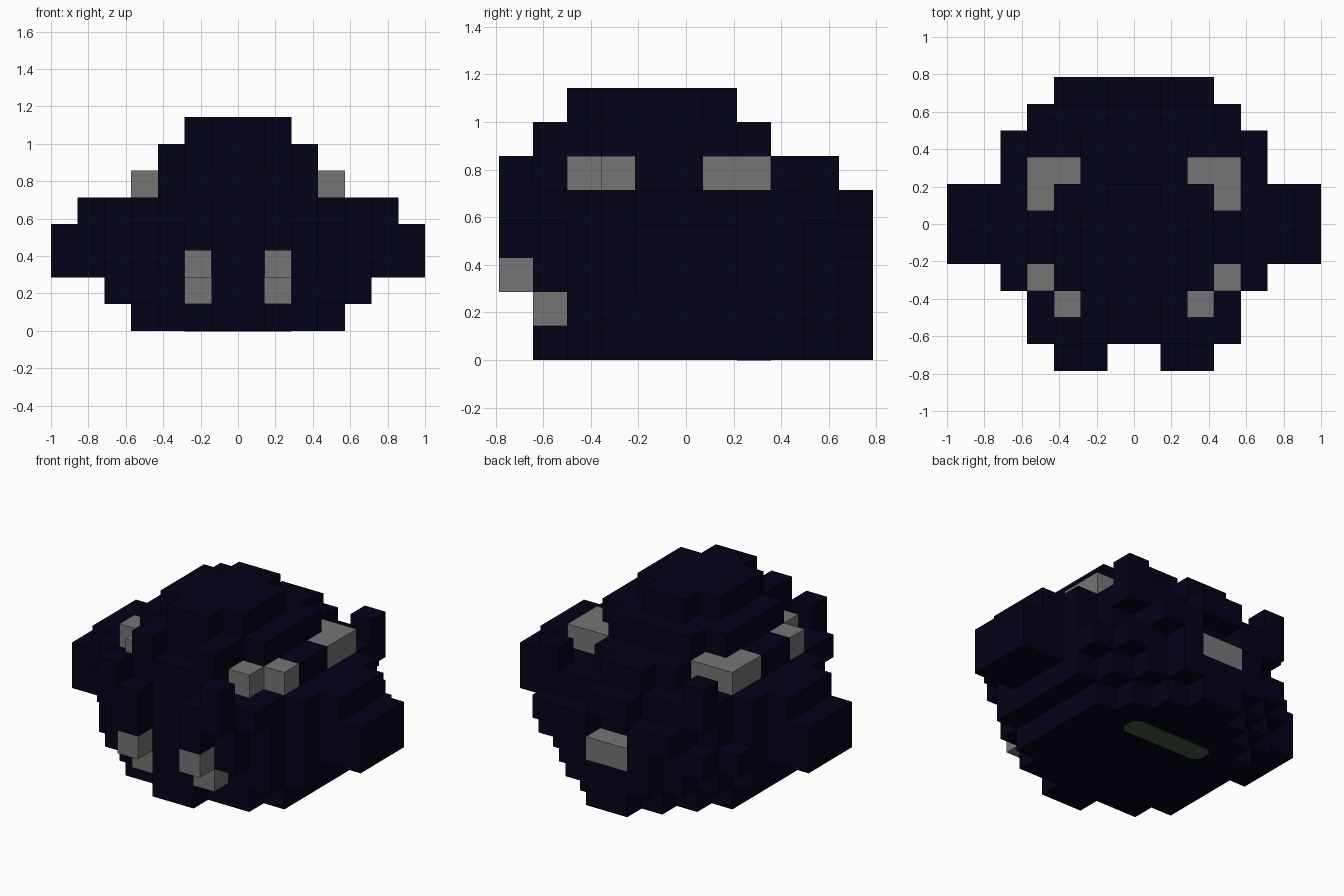
import bpy, bmesh

cube = bpy.data.objects.get("Cube")
if cube:
    bpy.data.objects.remove(cube, do_unlink=True)

U = 1 / 7  # edge length of one block


def material(name, rgb):
    m = bpy.data.materials.new(name)
    m.diffuse_color = (*rgb, 1)
    m.use_nodes = True
    m.node_tree.nodes["Principled BSDF"].inputs["Base Color"].default_value = (*rgb, 1)
    return m


NAVY = material("dark navy", (0.0006, 0.0006, 0.0095))
GREY = material("mid grey", (0.178, 0.178, 0.178))
OLIVE = material("dark olive", (0.06, 0.085, 0.05))


def prism(name, outline, z0, z1, mat):
    """Extrude an outline given in block units from z0 to z1."""
    bm = bmesh.new()
    base = bm.faces.new([bm.verts.new((x * U, y * U, z0 * U)) for x, y in outline])
    top = bmesh.ops.extrude_face_region(bm, geom=[base])["geom"]
    bmesh.ops.translate(bm, vec=(0, 0, (z1 - z0) * U),
                        verts=[v for v in top if isinstance(v, bmesh.types.BMVert)])
    bmesh.ops.recalc_face_normals(bm, faces=bm.faces[:])
    mesh = bpy.data.meshes.new(name)
    bm.to_mesh(mesh)
    bm.free()
    mesh.materials.append(mat)
    ob = bpy.data.objects.new(name, mesh)
    bpy.context.collection.objects.link(ob)
    return ob


def slab(name, z, steps, y_end):
    """One block-high layer with a mirrored, stepped outline: (start y, half width)."""
    side = []
    for i, (y, w) in enumerate(steps):
        y1 = steps[i + 1][0] if i + 1 < len(steps) else y_end
        side += [(w, y), (w, y1)]
    prism(name, side + [(-x, y) for x, y in reversed(side)], z, z + 1, NAVY)


def box(name, x0, x1, y0, y1, z0, z1, mat):
    prism(name, [(x0, y0), (x1, y0), (x1, y1), (x0, y1)], z0, z1, mat)


def pair(name, x0, x1, y0, y1, z0, z1, mat):
    box("left_" + name, x0, x1, y0, y1, z0, z1, mat)
    box("right_" + name, -x1, -x0, y0, y1, z0, z1, mat)


# Stacked body layers, bottom to top
slab("base_layer", 0, [(-4.5, 1), (-3.5, 3), (-2.5, 4), (2.5, 3), (3.5, 2), (4.5, 1)], 5.5)
slab("lower_body", 1, [(-4.5, 1), (-3.5, 4), (-2.5, 5), (2.5, 4), (3.5, 3), (4.5, 2)], 5.5)
slab("lower_wing_layer", 2, [(-4.5, 3), (-3.5, 4), (-2.5, 5), (-1.5, 7), (1.5, 5), (3.5, 4)], 4.5)
slab("upper_wing_layer", 3, [(-4.5, 3), (-3.5, 4), (-2.5, 5), (-1.5, 7), (1.5, 5), (2.5, 4), (3.5, 3)], 4.5)
slab("shoulder_layer", 4, [(-4.5, 4), (-2.5, 5), (-1.5, 6), (1.5, 5), (2.5, 4), (4.5, 1)], 5.5)
slab("dome_lower", 5, [(-4.5, 2), (-2.5, 3), (-1.5, 4), (0.5, 3), (1.5, 2), (3.5, 1)], 4.5)
slab("dome_middle", 6, [(-3.5, 2), (-2.5, 3), (1.5, 2)], 2.5)
slab("dome_top", 7, [(-3.5, 1), (-2.5, 2), (0.5, 1)], 1.5)

# Dark horns and spurs
pair("brow_post", 1, 2, -4.5, -3.5, 6, 7, NAVY)
pair("front_horn", 2, 3, -5.5, -4.5, 4, 6, NAVY)
pair("horn_root", 1, 2, -5.5, -4.5, 3, 5, NAVY)
pair("rear_horn", 3, 4, 3.5, 4.5, 5, 6, NAVY)
pair("rear_spur", 1, 2, 4.5, 5.5, 2, 3, NAVY)
pair("rear_brace", 1, 3, 4.5, 5.5, 3, 4, NAVY)

# Grey fangs, dome blocks and tail block
pair("fang_upper", 1, 2, -5.5, -4.5, 2, 3, GREY)
pair("fang_lower", 1, 2, -4.5, -3.5, 1, 2, GREY)
pair("front_inner_block", 2, 3, -3.5, -2.5, 5, 6, GREY)
pair("front_outer_block", 3, 4, -2.5, -1.5, 5, 6, GREY)
pair("rear_outer_block", 3, 4, 0.5, 2.5, 5, 6, GREY)
pair("rear_inner_block", 2, 3, 1.5, 2.5, 5, 6, GREY)
box("tail_block", -1, 1, 4.5, 5.5, 2, 3, GREY)

# Chamfered plate on the underside
c = 0.25
prism("belly_plate",
      [(-2 + c, 1.5), (2 - c, 1.5), (2, 1.5 + c), (2, 2.5 - c),
       (2 - c, 2.5), (-2 + c, 2.5), (-2, 2.5 - c), (-2, 1.5 + c)],
      -0.015, 0.015, OLIVE)
